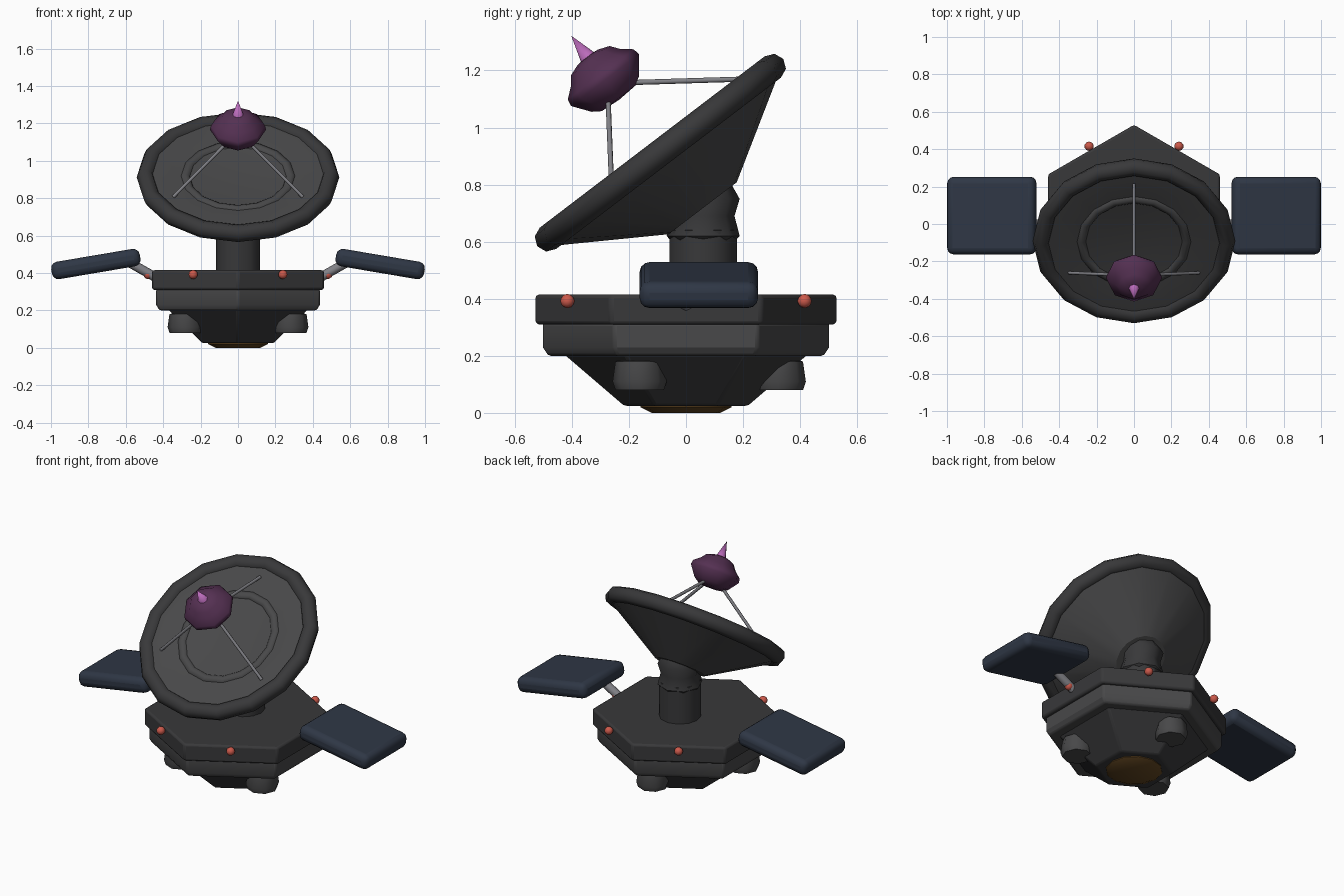
import bpy, bmesh, math
from mathutils import Matrix, Vector

if "Cube" in bpy.data.objects:
    bpy.data.objects.remove(bpy.data.objects["Cube"])

def mat(name, c):
    m = bpy.data.materials.new(name)
    m.diffuse_color = (*c, 1)
    m.use_nodes = True
    m.node_tree.nodes["Principled BSDF"].inputs["Base Color"].default_value = m.diffuse_color
    return m

DARK = mat("dark_hull", (0.04, 0.04, 0.042))
DISH = mat("dish_grey", (0.065, 0.065, 0.067))
STEEL = mat("steel", (0.22, 0.22, 0.24))
BLUE = mat("panel_blue", (0.028, 0.038, 0.06))
PURPLE = mat("feed_purple", (0.09, 0.03, 0.085))
PINK = mat("tip_pink", (0.5, 0.15, 0.5))
RED = mat("light_red", (0.6, 0.1, 0.07))
AMBER = mat("glow_amber", (0.12, 0.06, 0.015))

def finish(bm, name, material, matrix=Matrix(), bevel=0, segs=2, angle=30):
    bmesh.ops.recalc_face_normals(bm, faces=bm.faces)
    bm.transform(matrix)
    me = bpy.data.meshes.new(name)
    bm.to_mesh(me)
    bm.free()
    ob = bpy.data.objects.new(name, me)
    bpy.context.collection.objects.link(ob)
    me.materials.append(material)
    if bevel:
        b = ob.modifiers.new("bevel", 'BEVEL')
        b.width, b.segments = bevel, segs
    bpy.ops.object.select_all(action='DESELECT')
    ob.select_set(True)
    bpy.context.view_layer.objects.active = ob
    bpy.ops.object.shade_smooth_by_angle(angle=math.radians(angle))
    return ob

def lathe(name, profile, sides, material, matrix=Matrix(), closed=False, **kw):
    """Turn an (r, z) profile around z; a corner always points to +y."""
    bm = bmesh.new()
    rings = []
    for r, z in profile:
        if r == 0:
            rings.append([bm.verts.new((0, 0, z))] * sides)
        else:
            a = [math.pi / 2 + 2 * math.pi * i / sides for i in range(sides)]
            rings.append([bm.verts.new((r * math.cos(t), r * math.sin(t), z)) for t in a])
    pairs = list(zip(rings, rings[1:]))
    if closed:
        pairs.append((rings[-1], rings[0]))
    for p, q in pairs:
        for i in range(sides):
            j = (i + 1) % sides
            vs = list(dict.fromkeys([p[i], p[j], q[j], q[i]]))
            bm.faces.new(vs)
    return finish(bm, name, material, matrix, **kw)

def ring(name, R, r, z, sides, material, matrix):
    pts = [(R + r * math.cos(k * math.pi / 4), z + r * math.sin(k * math.pi / 4)) for k in range(8)]
    return lathe(name, pts, sides, material, matrix, closed=True, angle=50)

def rod(name, a, b, r, material, sides=8):
    a, b = Vector(a), Vector(b)
    d = b - a
    m = Matrix.Translation(a) @ d.to_track_quat('Z', 'Y').to_matrix().to_4x4()
    return lathe(name, [(0, 0), (r, 0), (r, d.length), (0, d.length)], sides, material, m, angle=50)

def ball(name, loc, r, material, sub=2):
    bm = bmesh.new()
    bmesh.ops.create_icosphere(bm, subdivisions=sub, radius=r)
    return finish(bm, name, material, Matrix.Translation(loc), angle=45)

def at(x, y, z):
    return Matrix.Translation((x, y, z))

# hexagonal base: deck, middle tier and tapered hull
lathe("deck", [(0, .31), (.53, .31), (.53, .415), (0, .415)], 6, DARK, bevel=.012)
lathe("middle_tier", [(0, .2), (.485, .2), (.505, .23), (.505, .315), (0, .315)], 6, DISH, bevel=.01)
lathe("lower_hull", [(0, .025), (.22, .025), (.43, .205), (0, .205)], 6, DARK, bevel=.01)
lathe("belly_glow", [(0, 0), (.12, 0), (.16, .02), (.16, .04), (0, .04)], 12, AMBER)

# three thruster pods under the base
for k in range(3):
    a = math.radians(90 + 120 * k)
    lathe("thruster_pod", [(0, .08), (.085, .08), (.095, .11), (.085, .18), (0, .205)], 8, DISH,
          at(.325 * math.cos(a), .325 * math.sin(a), 0), angle=55)

# six marker lights at the deck edges
for k in range(6):
    a = math.radians(60 * k)
    ball("marker_light", (.48 * math.cos(a), .48 * math.sin(a), .392), .025, RED)

# pedestal and swivel knuckle
lathe("pedestal", [(0, .4), (.118, .4), (.118, .64), (0, .66)], 12, DARK, at(0, .06, 0))
lathe("knuckle", [(0, .59), (.1, .59), (.128, .62), (.11, .69), (.128, .75), (.1, .80), (0, .81)],
      8, DARK, at(0, .06, 0), angle=50)

# tilted dish with a shallow face, rim and inner ring
TILT = at(0, -.09, .912) @ Matrix.Rotation(math.radians(37.3), 4, 'X')
lathe("dish", [(0, -.245), (.15, -.245), (.5, -.03), (.5, .02), (.45, .022),
               (.3, .008), (.15, -.005), (0, -.008)], 16, DISH, TILT)
ring("dish_rim", .495, .047, 0, 16, DARK, TILT)
ring("dish_inner_ring", .282, .03, -.01, 16, DISH, TILT)

# feed horn on three struts
lathe("feed_horn", [(0, .235), (.075, .24), (.105, .26), (.15, .32), (.145, .345), (.108, .375),
                    (.085, .405), (.045, .42), (0, .425)], 8, PURPLE, TILT, angle=50)
lathe("feed_tip", [(0, .4), (.035, .4), (0, .515)], 8, PINK, TILT, angle=60)
for k in range(3):
    a = math.radians(90 + 120 * k)
    c, s = math.cos(a), math.sin(a)
    rod("feed_strut", TILT @ Vector((.4 * c, .4 * s, .02)),
        TILT @ Vector((.05 * c, .05 * s, .27)), .009, STEEL)

# side panels and their arms
for s in (1, -1):
    bm = bmesh.new()
    bmesh.ops.create_cube(bm, size=1, matrix=Matrix.Diagonal((.48, .415, .094, 1)))
    finish(bm, "side_panel", BLUE, at(.76 * s, .045, .448) @ Matrix.Rotation(math.radians(9.6) * s, 4, 'Y'),
           bevel=.035, segs=3, angle=40)
    rod("panel_arm", (.42 * s, .0, .365), (.57 * s, .0, .45), .025, STEEL)
